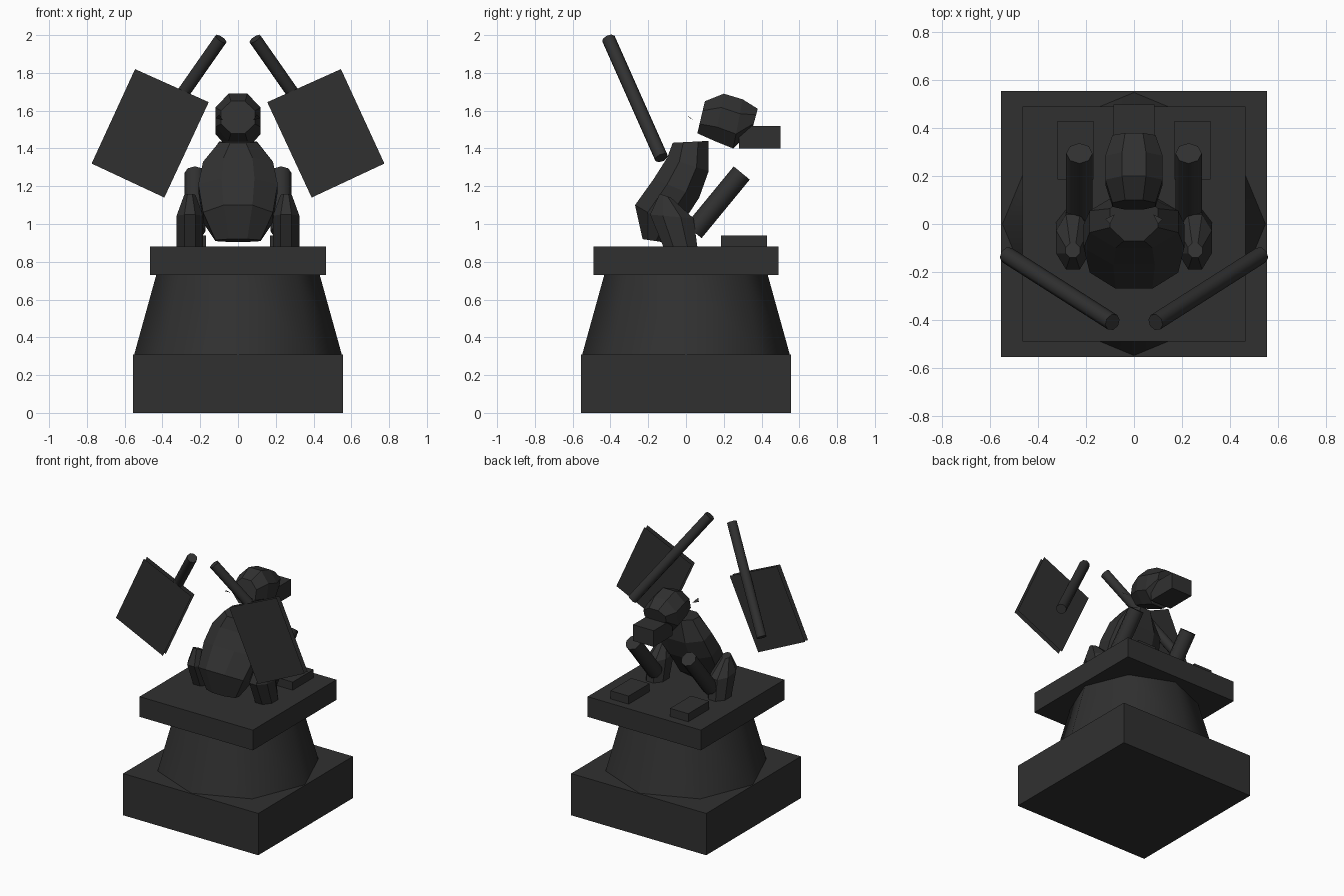
import bpy, bmesh, math
from mathutils import Vector

if "Cube" in bpy.data.objects:
    bpy.data.objects.remove(bpy.data.objects["Cube"])

stone = bpy.data.materials.new("dark stone")
stone.diffuse_color = (0.03, 0.03, 0.03, 1)
stone.use_nodes = True
stone.node_tree.nodes["Principled BSDF"].inputs["Base Color"].default_value = stone.diffuse_color


def finish(name, bm, smooth=False):
    bmesh.ops.recalc_face_normals(bm, faces=bm.faces[:])
    me = bpy.data.meshes.new(name)
    bm.to_mesh(me)
    bm.free()
    me.materials.append(stone)
    ob = bpy.data.objects.new(name, me)
    bpy.context.collection.objects.link(ob)
    if smooth:
        bpy.ops.object.select_all(action='DESELECT')
        ob.select_set(True)
        bpy.context.view_layer.objects.active = ob
        bpy.ops.object.shade_smooth_by_angle(angle=math.radians(50))
    return ob


def box(name, lo, hi):
    bm = bmesh.new()
    bmesh.ops.create_cube(bm, size=1)
    for v in bm.verts:
        v.co = Vector([(a + b) / 2 + c * (b - a) for a, b, c in zip(lo, hi, v.co)])
    return finish(name, bm)


def rod(name, a, b, r, sides=8):
    a, b = Vector(a), Vector(b)
    bm = bmesh.new()
    bmesh.ops.create_cone(bm, cap_ends=True, segments=sides, radius1=r, radius2=r,
                          depth=(b - a).length)
    q = (b - a).to_track_quat('Z', 'Y')
    for v in bm.verts:
        v.co = q @ v.co + (a + b) / 2
    return finish(name, bm, True)


def loft(name, rings, xc=0, sides=8):
    """Each ring: (y, z) of one edge, (y, z) of the other edge, half width in x."""
    bm = bmesh.new()
    loops = []
    k = 1 / math.cos(math.pi / sides)
    for p, q, hx in rings:
        mid = Vector((xc, (p[0] + q[0]) / 2, (p[1] + q[1]) / 2))
        half = Vector((0, (q[0] - p[0]) / 2, (q[1] - p[1]) / 2))
        loop = []
        for i in range(sides):
            t = math.tau * (i + 0.5) / sides
            loop.append(bm.verts.new(mid + Vector((hx * k * math.cos(t), 0, 0))
                                     + half * k * math.sin(t)))
        loops.append(loop)
    for l0, l1 in zip(loops, loops[1:]):
        for i in range(sides):
            j = (i + 1) % sides
            bm.faces.new((l0[i], l0[j], l1[j], l1[i]))
    bm.faces.new(loops[0])
    bm.faces.new(loops[-1])
    return finish(name, bm)


def sheet(name, pts):
    bm = bmesh.new()
    bm.faces.new([bm.verts.new(p) for p in pts])
    return finish(name, bm)


# Pedestal: square base, eight-sided tapered neck, square cap
box("pedestal_base", (-0.555, -0.555, 0), (0.555, 0.555, 0.31))
bm = bmesh.new()
bmesh.ops.create_cone(bm, cap_ends=True, segments=8, radius1=0.552, radius2=0.43, depth=0.44)
for v in bm.verts:
    v.co.z += 0.52
finish("pedestal_neck", bm, True)
box("pedestal_cap", (-0.465, -0.49, 0.73), (0.465, 0.49, 0.88))

# Hunched torso leaning towards +y
loft("torso", [((-0.23, 0.92), (-0.13, 0.905), 0.12),
               ((-0.27, 1.10), (-0.04, 0.97), 0.185),
               ((-0.17, 1.24), (0.07, 1.14), 0.21),
               ((-0.10, 1.35), (0.12, 1.28), 0.185),
               ((-0.07, 1.43), (0.12, 1.44), 0.10)])

# Head and muzzle
loft("head", [((0.06, 1.48), (0.10, 1.65), 0.09),
              ((0.15, 1.44), (0.20, 1.69), 0.12),
              ((0.25, 1.40), (0.30, 1.66), 0.12),
              ((0.35, 1.50), (0.38, 1.61), 0.09)])
box("muzzle", (-0.085, 0.28, 1.40), (0.085, 0.50, 1.52))

# Paired parts
for side, s in (("left", -1), ("right", 1)):
    # haunch, shin and foot
    loft(side + "_haunch", [((-0.12, 0.88), (0.06, 0.88), 0.07),
                            ((-0.19, 1.05), (0.04, 1.03), 0.07),
                            ((-0.14, 1.16), (-0.08, 1.14), 0.03)], xc=s * 0.255)
    rod(side + "_shin", (s * 0.228, 0.04, 0.96), (s * 0.228, 0.295, 1.27), 0.055)
    x0, x1 = sorted((s * 0.17, s * 0.32))
    box(side + "_foot", (x0, 0.185, 0.88), (x1, 0.43, 0.94))
    # ear sliver
    sheet(side + "_ear", [(s * 0.10, 0.0, 1.58), (s * 0.08, 0.04, 1.55), (s * 0.12, 0.02, 1.56)])
    # wing arm with two flat membrane sheets
    rod(side + "_wing_arm", (s * 0.09, -0.41, 1.98), (s * 0.53, -0.13, 1.35), 0.036)
    for i, y in enumerate((-0.325, -0.29)):
        sheet(f"{side}_wing_sheet_{i + 1}",
              [(s * x, y, z) for x, z in ((0.545, 1.82), (0.155, 1.645), (0.39, 1.14), (0.775, 1.32))])
